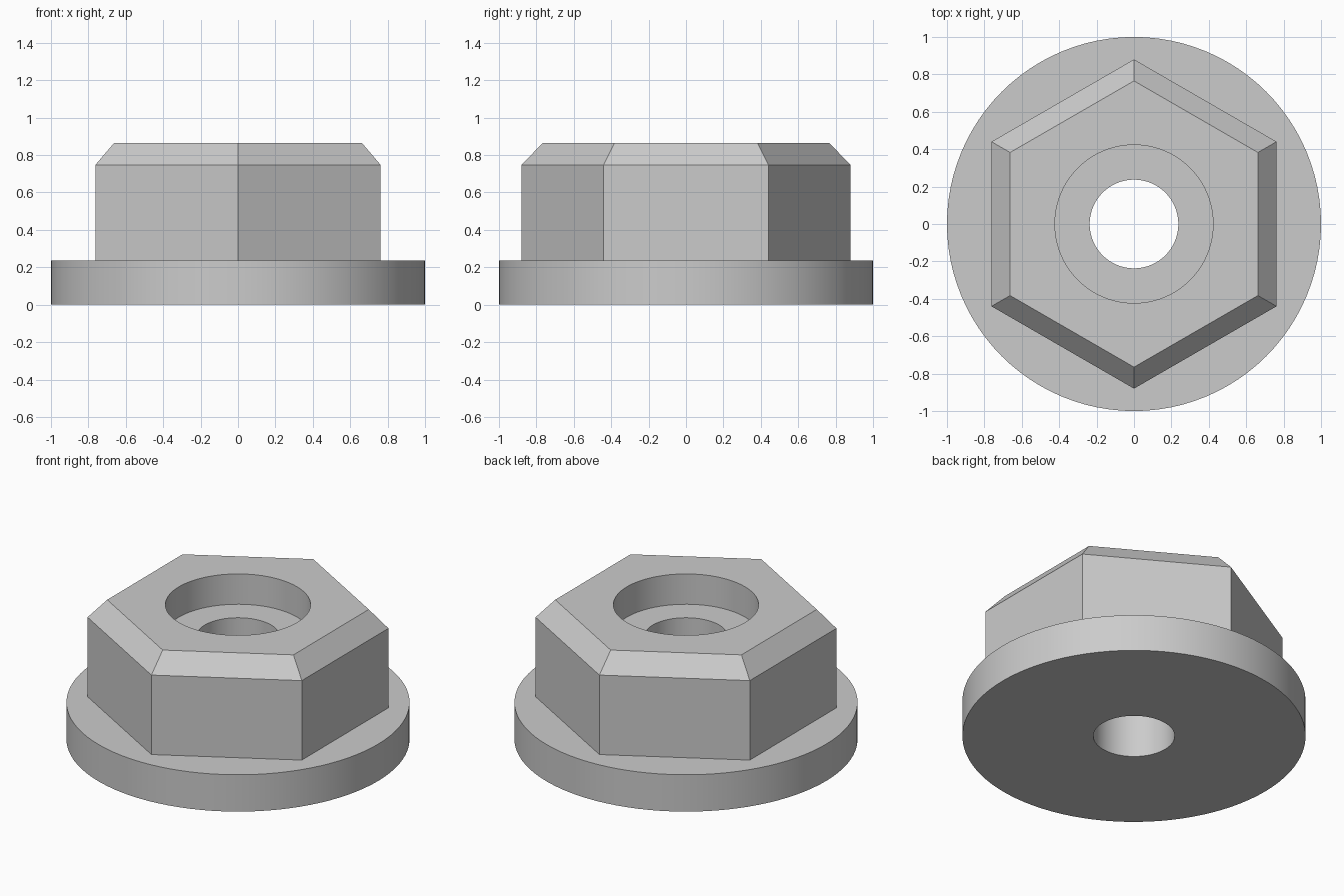
import bpy, bmesh, math

if "Cube" in bpy.data.objects:
    bpy.data.objects.remove(bpy.data.objects["Cube"])

SEGMENTS = 96  # multiple of 6, so hexagon corners land on points

steel = bpy.data.materials.new("plain grey")
steel.diffuse_color = (0.6, 0.6, 0.6, 1)
steel.use_nodes = True
steel.node_tree.nodes["Principled BSDF"].inputs["Base Color"].default_value = steel.diffuse_color


def ring(bm, radius, z, hexagon=False):
    """Ring of points on a circle, or on a hexagon with corners on the y axis."""
    verts = []
    for i in range(SEGMENTS):
        a = 2 * math.pi * i / SEGMENTS
        r = radius
        if hexagon:
            local = a % (math.pi / 3) - math.pi / 6
            r *= math.cos(math.pi / 6) / math.cos(local)
        verts.append(bm.verts.new((-r * math.sin(a), r * math.cos(a), z)))
    return verts


# Closed section: radius, height, hexagonal?
section = [
    (0.237, 0.0, False),    # through hole, bottom
    (1.0, 0.0, False),      # flange underside
    (1.0, 0.237, False),    # flange rim
    (0.88, 0.237, True),    # foot of hexagon
    (0.88, 0.748, True),    # start of chamfer
    (0.765, 0.865, True),   # top of chamfer
    (0.423, 0.865, False),  # counterbore rim
    (0.423, 0.67, False),   # counterbore floor
    (0.237, 0.67, False),   # through hole, top
]

bm = bmesh.new()
rings = [ring(bm, *s) for s in section]
for k, lower in enumerate(rings):
    upper = rings[(k + 1) % len(rings)]
    for i in range(SEGMENTS):
        j = (i + 1) % SEGMENTS
        bm.faces.new((lower[i], lower[j], upper[j], upper[i]))
bmesh.ops.recalc_face_normals(bm, faces=bm.faces)

mesh = bpy.data.meshes.new("flanged_hex_nut")
bm.to_mesh(mesh)
bm.free()
mesh.materials.append(steel)
nut = bpy.data.objects.new("flanged_hex_nut", mesh)
bpy.context.collection.objects.link(nut)

# Smooth round walls, crisp edges
bpy.context.view_layer.objects.active = nut
nut.select_set(True)
bpy.ops.object.shade_smooth_by_angle(angle=math.radians(25))
